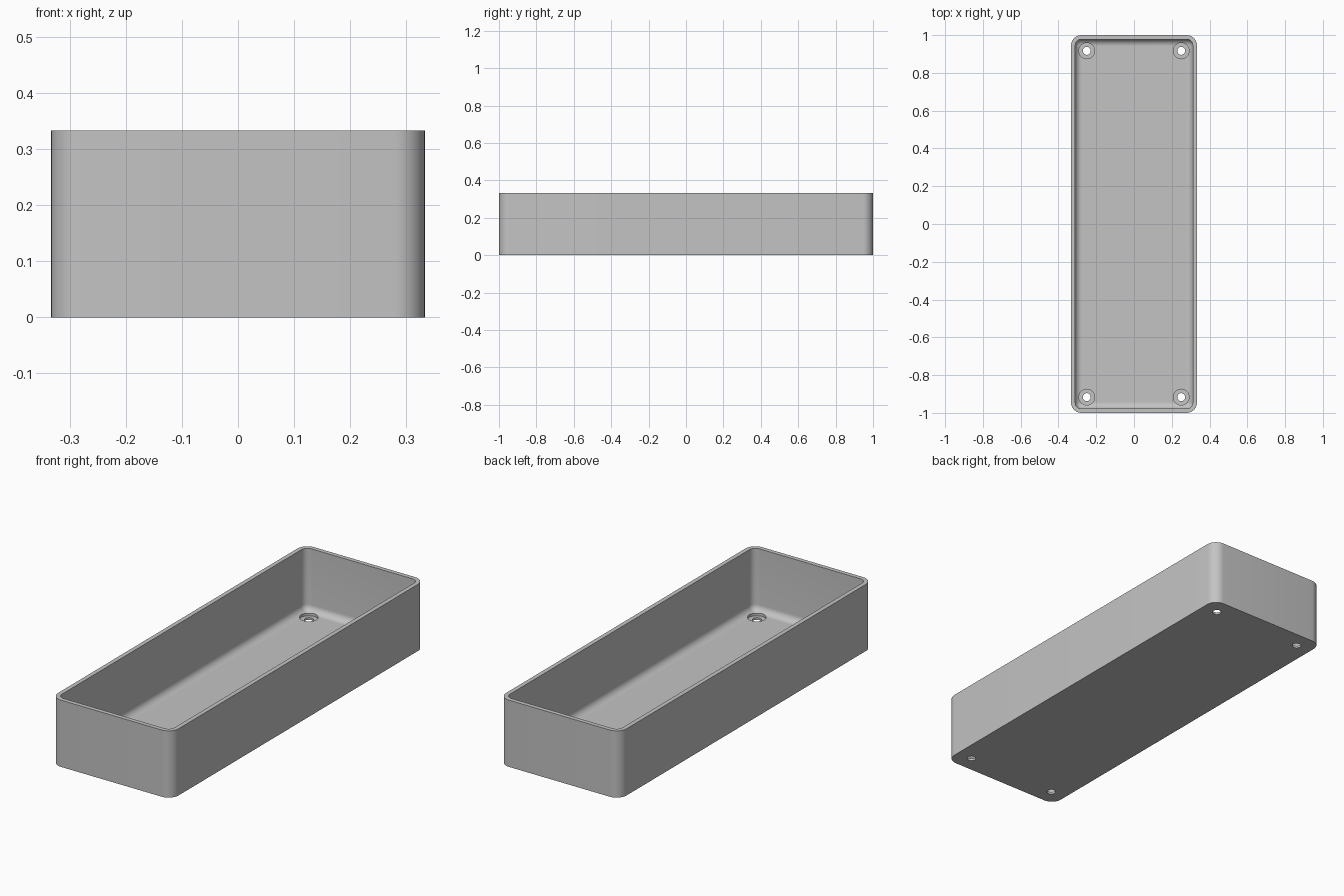
import bpy, bmesh, math

HALF_X, HALF_Y, HEIGHT = 1 / 3, 1.0, 1 / 3
CORNER, WALL, FLOOR, FILLET = 0.055, 0.022, 0.022, 0.033
ARC_STEPS = 10

old = bpy.data.objects.get("Cube")
if old:
    bpy.data.objects.remove(old, do_unlink=True)

grey = bpy.data.materials.new("mid_grey")
grey.use_nodes = True
colour = (0.55, 0.55, 0.55, 1)
grey.diffuse_color = colour
grey.node_tree.nodes["Principled BSDF"].inputs["Base Color"].default_value = colour


def ring(bm, inset, z):
    """Rounded rectangle, pulled in from the outer outline."""
    radius = max(CORNER - inset, 0.001)
    cx, cy = HALF_X - inset - radius, HALF_Y - inset - radius
    verts = []
    for corner, (sx, sy) in enumerate([(1, 1), (-1, 1), (-1, -1), (1, -1)]):
        for i in range(ARC_STEPS + 1):
            a = math.pi / 2 * (corner + i / ARC_STEPS)
            verts.append(bm.verts.new((sx * cx + radius * math.cos(a),
                                       sy * cy + radius * math.sin(a), z)))
    return verts


# Tray shell: outside, rim, inside wall, rounded floor edge
profile = [(0, 0), (0, HEIGHT), (WALL, HEIGHT)]
for i in range(9):
    a = math.pi / 2 * i / 8
    profile.append((WALL + FILLET * (1 - math.cos(a)),
                    FLOOR + FILLET * (1 - math.sin(a))))

bm = bmesh.new()
rings = [ring(bm, inset, z) for inset, z in profile]
for low, high in zip(rings, rings[1:]):
    for i in range(len(low)):
        j = (i + 1) % len(low)
        bm.faces.new((low[i], low[j], high[j], high[i]))
bm.faces.new(rings[0][::-1])
bm.faces.new(rings[-1])
bmesh.ops.recalc_face_normals(bm, faces=bm.faces)
mesh = bpy.data.meshes.new("tray")
bm.to_mesh(mesh)
bm.free()
mesh.materials.append(grey)
tray = bpy.data.objects.new("tray", mesh)
bpy.context.collection.objects.link(tray)


def cut_hole(x, y, radius, bottom, top):
    bpy.ops.mesh.primitive_cylinder_add(vertices=32, radius=radius, depth=top - bottom,
                                        location=(x, y, (top + bottom) / 2))
    cutter = bpy.context.object
    cutter.name = "hole_cutter"
    cutter.data.materials.append(grey)
    cutter.hide_render = True
    mod = tray.modifiers.new("hole", "BOOLEAN")
    mod.operation, mod.solver, mod.object = "DIFFERENCE", "EXACT", cutter
    bpy.context.view_layer.objects.active = tray
    bpy.ops.object.modifier_apply(modifier=mod.name)
    bpy.data.objects.remove(cutter, do_unlink=True)


# Counterbored screw holes in the four corners
for sx in (-1, 1):
    for sy in (-1, 1):
        x, y = sx * (HALF_X - 1 / 12), sy * (HALF_Y - 1 / 12)
        cut_hole(x, y, 0.042, FLOOR / 2, 0.1)
        cut_hole(x, y, 0.021, -0.05, 0.1)

bpy.ops.object.select_all(action="DESELECT")
tray.select_set(True)
bpy.context.view_layer.objects.active = tray
bpy.ops.object.shade_smooth_by_angle(angle=math.radians(35))
